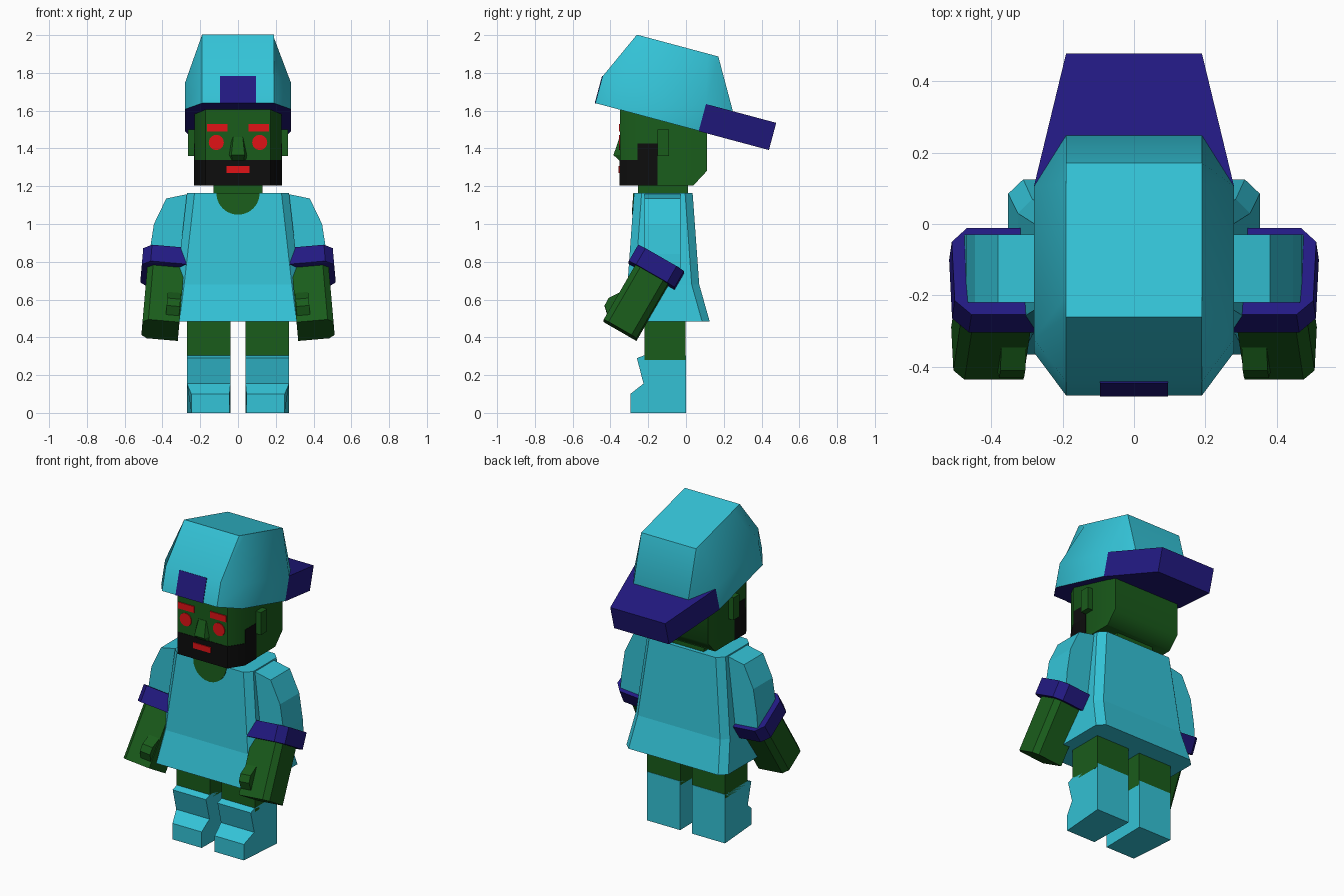
import bpy, bmesh
from math import radians, sin, cos, pi
from mathutils import Matrix, Vector

if "Cube" in bpy.data.objects:
    bpy.data.objects.remove(bpy.data.objects["Cube"])


def material(name, rgb):
    m = bpy.data.materials.new(name)
    m.diffuse_color = (*rgb, 1)
    m.use_nodes = True
    m.node_tree.nodes["Principled BSDF"].inputs["Base Color"].default_value = m.diffuse_color
    return m


TEAL = material("teal", (0.034, 0.546, 0.679))
GREEN = material("green", (0.010, 0.107, 0.011))
NAVY = material("navy", (0.016, 0.010, 0.223))
RED = material("red", (0.75, 0.006, 0.008))
BLACK = material("black", (0.004, 0.004, 0.004))


def loft(name, rings, mats, matrix=Matrix(), mirror=False, smooth=0):
    """Skin equal-sized point rings, cap both ends; a second material goes on the first cap."""
    bm = bmesh.new()
    rows = [[bm.verts.new(matrix @ Vector(p)) for p in r] for r in rings]
    n = len(rows[0])
    for a, b in zip(rows, rows[1:]):
        for i in range(n):
            j = (i + 1) % n
            bm.faces.new((a[i], a[j], b[j], b[i]))
    cap = bm.faces.new(rows[0])
    bm.faces.new(rows[-1])
    if len(mats) > 1:
        cap.material_index = 1
    bmesh.ops.recalc_face_normals(bm, faces=bm.faces)
    me = bpy.data.meshes.new(name)
    bm.to_mesh(me)
    bm.free()
    for m in mats:
        me.materials.append(m)
    ob = bpy.data.objects.new(name, me)
    bpy.context.collection.objects.link(ob)
    if mirror:
        ob.modifiers.new("mirror", 'MIRROR').use_mirror_merge = False
    if smooth:
        bpy.ops.object.select_all(action='DESELECT')
        ob.select_set(True)
        bpy.context.view_layer.objects.active = ob
        bpy.ops.object.shade_smooth_by_angle(angle=radians(smooth))
    return ob


def box(name, x, y, z, mat, **kw):
    ring = lambda h: [(x[0], y[0], h), (x[1], y[0], h), (x[1], y[1], h), (x[0], y[1], h)]
    return loft(name, [ring(z[0]), ring(z[1])], [mat], **kw)


def octagon(xf, xs, y0, y1, cf, cb, z):
    """Symmetric ring: end half-width xf, side half-width xs, corner cuts cf / cb."""
    half = [(xf, y0), (xs, y0 + cf), (xs, y1 - cb), (xf, y1)]
    return [(x, y, z) for x, y in half] + [(-x, y, z) for x, y in reversed(half)]


# --- Legs and boots
box("legs", (0.04, 0.27), (-0.22, -0.002), (0.28, 0.52), GREEN, mirror=True)
boot = [(0, 0), (-0.295, 0), (-0.295, 0.1), (-0.225, 0.155), (-0.26, 0.29), (-0.22, 0.305), (0, 0.305)]
loft("boots", [[(0.045 if y < -0.29 else 0.04, y, z) for y, z in boot],
               [(0.247 if y < -0.29 else 0.27, y, z) for y, z in boot]], [TEAL], mirror=True)

# --- Shirt with flared hem, round neckline and neck
loft("shirt", [octagon(f, s, -0.12 - d, -0.12 + d, 0.04, 0.04, z) for f, s, d, z in
               [(0.31, 0.352, 0.245, 0.485), (0.285, 0.325, 0.19, 0.68), (0.23, 0.27, 0.155, 1.165)]], [TEAL])
arc = [(0.115 * cos(pi + pi * i / 12), 1.164 + 0.115 * sin(pi + pi * i / 12)) for i in range(13)]
loft("neckline", [[(x, -0.279 - (1.164 - z) * 0.072 + o, z) for x, z in arc] for o in (0, 0.01)], [GREEN])
box("neck", (-0.13, 0.13), (-0.255, 0.01), (1.15, 1.22), GREEN)

# --- Sleeves
sleeve = [(0.2, 1.165), (0.235, 1.165), (0.38, 1.135), (0.445, 1.0), (0.47, 0.84), (0.475, 0.76), (0.29, 0.74), (0.2, 0.85)]
loft("sleeves", [[(x, y, z) for x, z in sleeve] for y in (-0.22, -0.03)], [TEAL], mirror=True)

# --- Cuffs, forearms and thumbs, swung forward and slightly outward
ARM = Matrix.Translation((0.39, -0.157, 0.771)) @ Matrix.Rotation(radians(-5), 4, 'Y') @ Matrix.Rotation(radians(-30), 4, 'X')


def arm_ring(x0, x1, d, c, z):
    return [(x0, -d, z), (x1 - c, -d, z), (x1, c - d, z), (x1, d - c, z), (x1 - c, d, z), (x0, d, z)]


loft("cuffs", [arm_ring(-0.115, 0.12, 0.14, 0.045, z) for z in (-0.05, 0.05)], [NAVY], ARM, True)
loft("forearms", [arm_ring(-0.105, 0.09, 0.1, 0.03, z) for z in (-0.384, 0)], [GREEN], ARM, True)
thumb = [(-0.09, -0.19), (-0.139, -0.266), (-0.137, -0.31), (-0.1, -0.345), (-0.08, -0.345)]
loft("thumbs", [[(x, y, z) for y, z in thumb] for x in (-0.1, -0.03)], [GREEN], ARM, True)

# --- Head, beard with sideburns, ears
loft("head", [octagon(0.172, 0.23, -0.35, b, 0.09, 0, z)[:3] + [(0.23, b, z), (-0.23, b, z)]
              + octagon(0.172, 0.23, -0.35, b, 0.09, 0, z)[-3:] for b, z in
              [(0.04, 1.205), (0.11, 1.28), (0.11, 1.62)]], [GREEN], smooth=50)
loft("beard", [octagon(0.173, 0.232, -0.353, -0.15, 0.09, 0.0, z) for z in (1.203, 1.34)], [BLACK], smooth=50)
box("sideburns", (0.2, 0.232), (-0.257, -0.15), (1.33, 1.425), BLACK, mirror=True)
box("ears", (0.22, 0.265), (-0.152, -0.09), (1.36, 1.5), GREEN, mirror=True)

# --- Face
loft("nose", [[(-b, -0.34, z), (b, -0.34, z), (t, y, z), (-t, y, z)] for b, t, y, z in
              [(0.045, 0.03, -0.352, 1.335), (0.05, 0.035, -0.384, 1.365), (0.035, 0.025, -0.352, 1.46)]], [GREEN])
eye = [(0.115 + 0.04 * cos(2 * pi * i / 24), 1.432 + 0.04 * sin(2 * pi * i / 24)) for i in range(24)]
loft("eyes", [[(x, y, z) for x, z in eye] for y in (-0.355, -0.34)], [RED], mirror=True)
box("eyebrows", (0.055, 0.165), (-0.356, -0.34), (1.49, 1.53), RED, mirror=True)
box("mouth", (-0.062, 0.06), (-0.358, -0.34), (1.27, 1.306), RED)

# --- Backward cap, tilted down to the rear, with navy underside
CAP = Matrix.Translation((0, -0.48, 1.64)) @ Matrix.Rotation(radians(-15), 4, 'X')
loft("cap", [octagon(0.19, 0.28, 0, 0.715, 0.125, 0.148, 0), octagon(0.19, 0.28, 0, 0.715, 0.125, 0.148, 0.146),
             octagon(0.19, 0.19, 0.119, 0.565, 0.06, 0.06, 0.407)], [TEAL, NAVY], CAP, smooth=50)
box("cap_front_panel", (-0.095, 0.095), (-0.003, 0.01), (-0.001, 0.147), NAVY, matrix=CAP)
brim = [(0.28, 0.567), (0.19, 0.952), (-0.19, 0.952), (-0.28, 0.567)]
loft("cap_brim", [[(x, y, z) for x, y in brim] for z in (-0.002, 0.147)], [NAVY], CAP)
